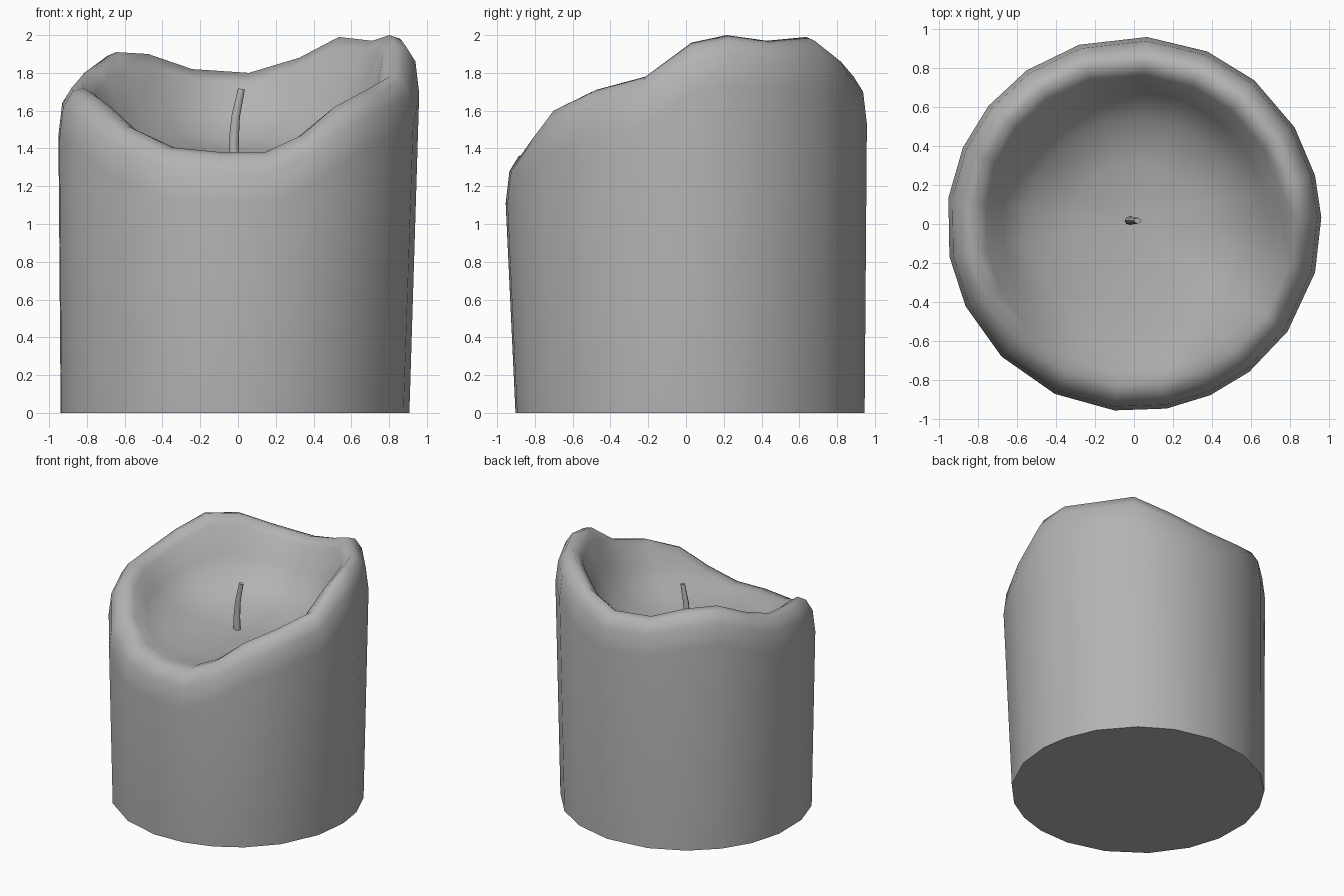
import bpy, bmesh
from math import sin, cos, pi, radians

if "Cube" in bpy.data.objects:
    bpy.data.objects.remove(bpy.data.objects["Cube"])

# Columns round the candle: angle in degrees, height of the melted rim
columns = [(2, 1.96), (15, 2.0), (31, 1.97), (50, 1.99), (67, 1.88), (86, 1.80),
           (107, 1.82), (125, 1.90), (141, 1.91), (156, 1.82), (172, 1.74),
           (190, 1.72), (206, 1.67), (225, 1.52), (245, 1.405), (264, 1.38),
           (280, 1.38), (294, 1.47), (308, 1.62), (325, 1.71), (345, 1.78)]
POOL = 1.345

grey = bpy.data.materials.new("wax_grey")
grey.diffuse_color = (0.45, 0.45, 0.45, 1)
grey.use_nodes = True
grey.node_tree.nodes["Principled BSDF"].inputs["Base Color"].default_value = grey.diffuse_color


def finish(bm, name, angle):
    bmesh.ops.recalc_face_normals(bm, faces=bm.faces)
    mesh = bpy.data.meshes.new(name)
    bm.to_mesh(mesh)
    bm.free()
    mesh.materials.append(grey)
    ob = bpy.data.objects.new(name, mesh)
    bpy.context.collection.objects.link(ob)
    bpy.ops.object.select_all(action='DESELECT')
    bpy.context.view_layer.objects.active = ob
    ob.select_set(True)
    bpy.ops.object.shade_smooth_by_angle(angle=radians(angle))
    return ob


def bridge(bm, rings):
    for a, b in zip(rings, rings[1:]):
        n = len(a)
        for i in range(n):
            j = (i + 1) % n
            bm.faces.new((a[i], a[j], b[j], b[i]))


def ring(bm, radius, height, cx=0.0, cy=0.0):
    return [bm.verts.new((cx + radius * cos(radians(a)), cy + radius * sin(radians(a)), height(h)))
            for a, h in columns]


def pool(t):
    return lambda h: POOL + (h - POOL) * t


# Wax body: outer wall, rounded rim, hollow melted pool
bm = bmesh.new()
rings = [
    ring(bm, 0.928, lambda h: 0.0, -0.02, 0.02),
    ring(bm, 0.96, lambda h: h - 0.27),
    ring(bm, 0.94, lambda h: h - 0.10),
    ring(bm, 0.89, lambda h: h - 0.02),
    ring(bm, 0.83, lambda h: h),
    ring(bm, 0.765, pool(0.88)),
    ring(bm, 0.68, pool(0.52)),
    ring(bm, 0.55, pool(0.22)),
    ring(bm, 0.32, pool(0.05)),
]
bridge(bm, rings)
bm.faces.new(rings[0])
centre = bm.verts.new((0, 0, 1.335))
last = rings[-1]
for i in range(len(last)):
    bm.faces.new((last[i], last[(i + 1) % len(last)], centre))
finish(bm, "wax_body", 70)

# Wick: thin tube leaning to the right
bm = bmesh.new()
path = [(-0.018, 1.30, 0.028), (-0.022, 1.44, 0.026), (-0.012, 1.57, 0.022), (0.018, 1.715, 0.018)]
rings = [[bm.verts.new((x + r * cos(k * pi / 4), 0.017 + r * 0.85 * sin(k * pi / 4),
                        z - 0.2 * r * cos(k * pi / 4)))
          for k in range(8)] for x, z, r in path]
bridge(bm, rings)
bm.faces.new(rings[0])
bm.faces.new(rings[-1])
finish(bm, "wick", 50)
